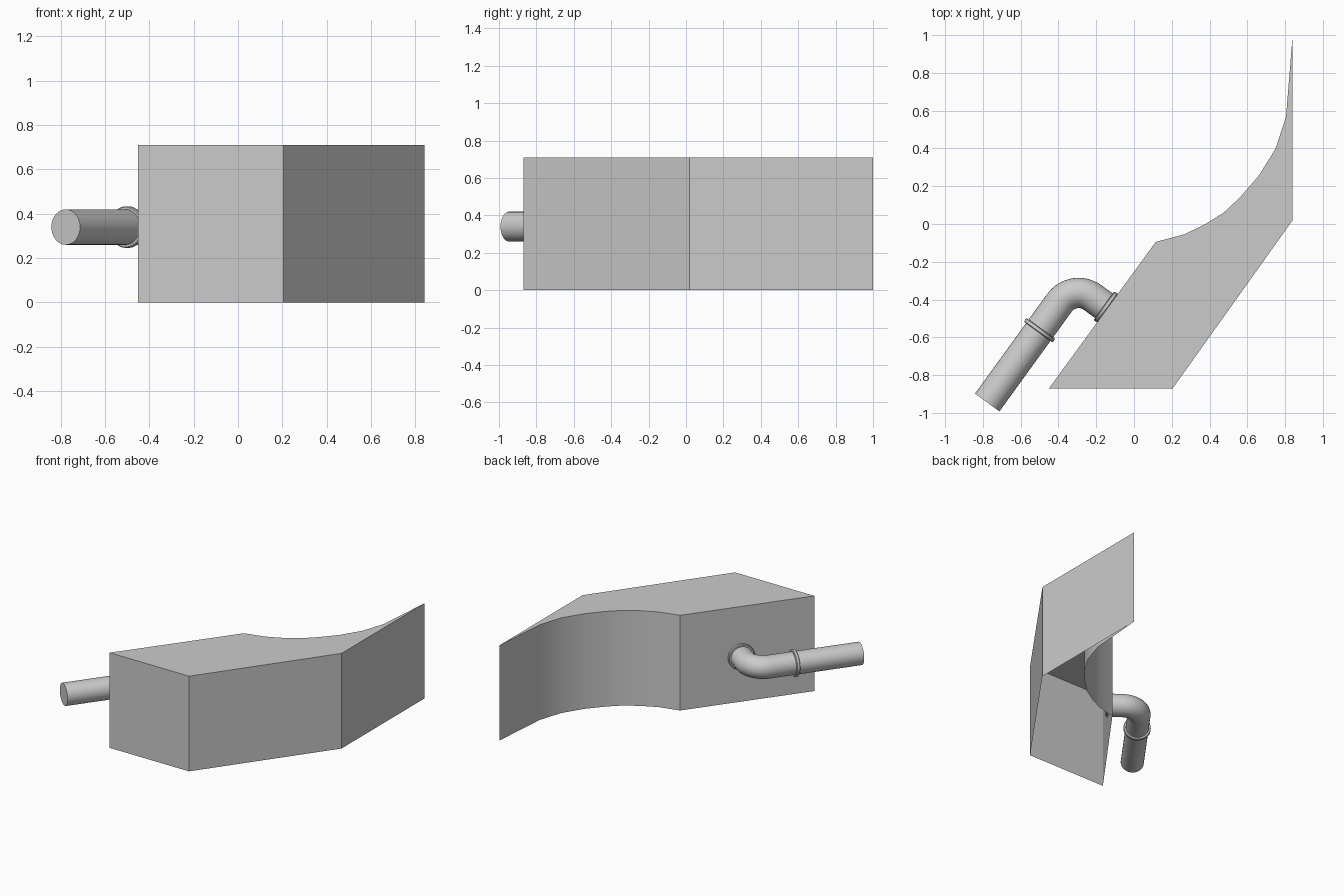
import bpy, bmesh
from math import cos, sin, pi
from mathutils import Vector

if "Cube" in bpy.data.objects:
    bpy.data.objects.remove(bpy.data.objects["Cube"])


def finish(name, bm):
    mesh = bpy.data.meshes.new(name)
    bm.to_mesh(mesh)
    bm.free()
    ob = bpy.data.objects.new(name, mesh)
    bpy.context.collection.objects.link(ob)
    bpy.ops.object.select_all(action='DESELECT')
    bpy.context.view_layer.objects.active = ob
    ob.select_set(True)
    bpy.ops.object.shade_smooth_by_angle(angle=pi / 6)
    return ob


def tube(name, stations, sides=32):
    """Sweep a circle along (centre, direction, radius) stations, closed at both ends."""
    bm = bmesh.new()
    rings = []
    for c, d, r in stations:
        side = Vector((0, 0, 1)).cross(d).normalized()
        rings.append([bm.verts.new(c + r * (cos(a) * side + sin(a) * Vector((0, 0, 1))))
                      for a in (2 * pi * i / sides for i in range(sides))])
    for a, b in zip(rings, rings[1:]):
        for i in range(sides):
            j = (i + 1) % sides
            bm.faces.new((a[i], a[j], b[j], b[i]))
    bm.faces.new(rings[0])
    bm.faces.new(rings[-1])
    bmesh.ops.recalc_face_normals(bm, faces=bm.faces)
    return finish(name, bm)


# Housing: upright shell with a swept concave back wall, open underneath
outline = [(-0.45, -0.87), (0.205, -0.87), (0.84, 0.02), (0.84, 1.0),
           (0.805, 0.57), (0.75, 0.40), (0.66, 0.255), (0.56, 0.14),
           (0.475, 0.06), (0.37, -0.005), (0.265, -0.055), (0.115, -0.095)]
bm = bmesh.new()
low = [bm.verts.new((x, y, 0)) for x, y in outline]
top = [bm.verts.new((x, y, 0.71)) for x, y in outline]
for i in range(len(outline)):
    j = (i + 1) % len(outline)
    bm.faces.new((low[i], low[j], top[j], top[i]))
bm.faces.new(top)
finish("housing", bm)

# Pipe layout: u runs along the side wall, v runs into it
u = Vector((0.587, 0.81, 0)).normalized()
v = Vector((u.y, -u.x, 0))
start = Vector((-0.777, -0.945, 0.34))
joint = Vector((-0.50, -0.5625, 0.34))
wall = Vector((-0.145, -0.443, 0.34))
corner = joint + u * (wall - joint).dot(u)
R, r = 0.125, 0.08
centre = corner - R * u + R * v

# Straight pipe and elbow in one sweep
path = [(start, u, r), (joint, u, r)]
for k in range(17):
    a = pi / 2 * k / 16
    path.append((centre + R * (sin(a) * u - cos(a) * v), cos(a) * u + sin(a) * v, r))
path.append((wall + 0.02 * v, v, r))
tube("pipe", path)

# Collars at the pipe joint and at the wall
for name, p, d in (("joint_collar", joint, u), ("wall_collar", wall - 0.006 * v, v)):
    tube(name, [(p + t * d, d, s) for t, s in
                ((-0.012, 0.079), (-0.012, 0.09), (-0.008, 0.094),
                 (0.008, 0.094), (0.012, 0.09), (0.012, 0.079))])
